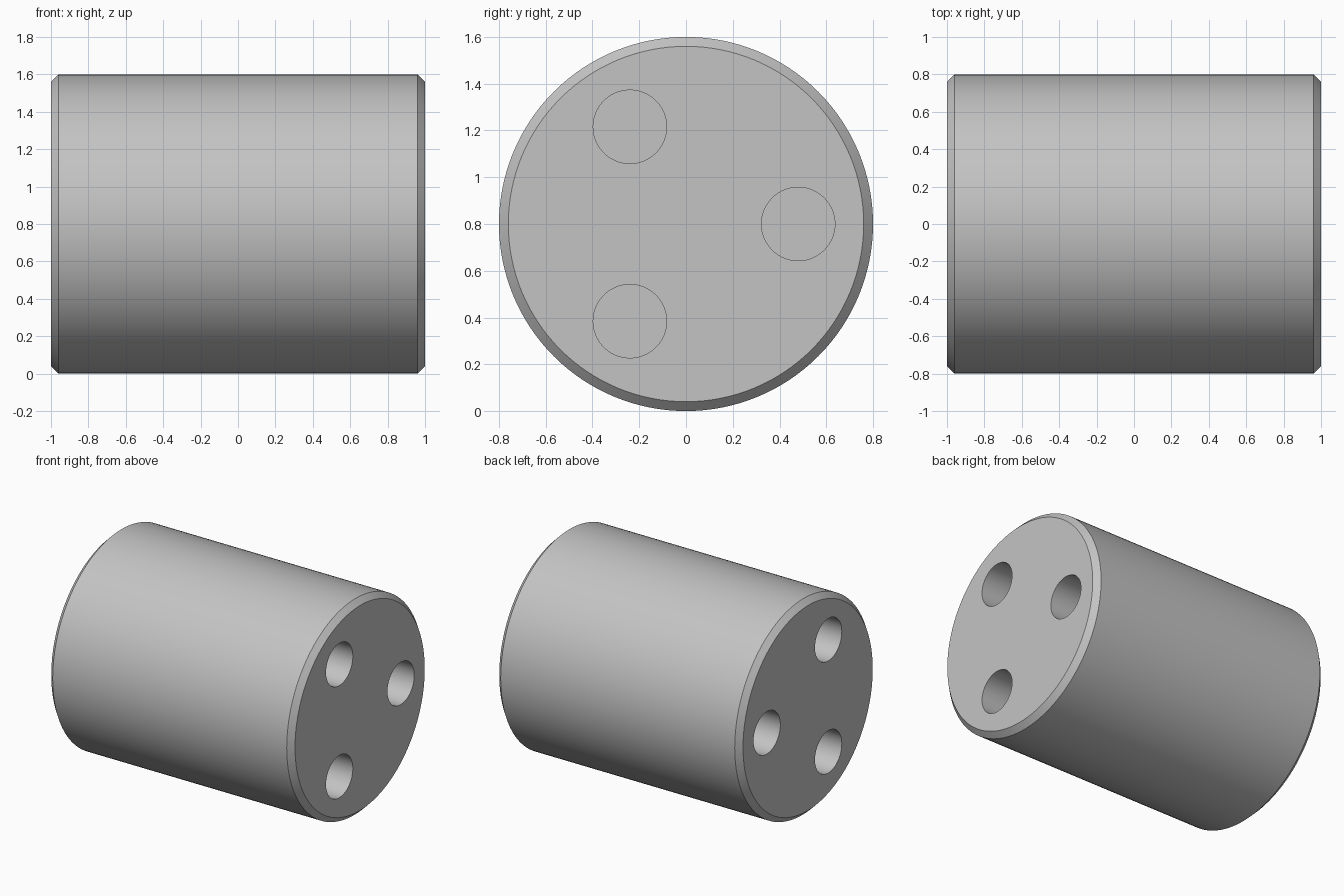
import bpy
import math
from mathutils import Vector

LENGTH, RADIUS, CHAMFER = 2.0, 0.8, 0.04
HOLE_RADIUS, HOLE_RING, HOLE_DEPTH = 0.157, 0.48, 0.8
CENTRE = Vector((0, 0, RADIUS))

default = bpy.data.objects.get("Cube")
if default:
    bpy.data.objects.remove(default, do_unlink=True)

grey = bpy.data.materials.new("light_grey")
grey.use_nodes = True
colour = (0.55, 0.55, 0.55, 1)
grey.diffuse_color = colour
grey.node_tree.nodes["Principled BSDF"].inputs["Base Color"].default_value = colour


def cylinder_along_x(name, radius, length, centre, sides):
    bpy.ops.mesh.primitive_cylinder_add(
        vertices=sides, radius=radius, depth=length,
        location=centre, rotation=(0, math.pi / 2, 0))
    obj = bpy.context.object
    obj.name = name
    obj.data.materials.append(grey)
    return obj


def apply_modifier(obj, modifier):
    bpy.ops.object.select_all(action="DESELECT")
    obj.select_set(True)
    bpy.context.view_layer.objects.active = obj
    bpy.ops.object.modifier_apply(modifier=modifier.name)


# Chamfered round body
body = cylinder_along_x("cylinder_body", RADIUS, LENGTH, CENTRE, 128)
bevel = body.modifiers.new("end_chamfer", "BEVEL")
bevel.width = CHAMFER
bevel.segments = 1
bevel.limit_method = "ANGLE"
bevel.angle_limit = math.radians(60)
apply_modifier(body, bevel)

# Three blind holes in each end
overshoot = 0.1
for end in (-1, 1):
    for i in range(3):
        angle = i * math.tau / 3
        offset = Vector((end * (LENGTH - HOLE_DEPTH + overshoot) / 2,
                         HOLE_RING * math.cos(angle),
                         HOLE_RING * math.sin(angle)))
        cutter = cylinder_along_x("hole_cutter", HOLE_RADIUS,
                                  HOLE_DEPTH + overshoot, CENTRE + offset, 64)
        cutter.hide_render = True
        cut = body.modifiers.new("hole", "BOOLEAN")
        cut.operation = "DIFFERENCE"
        cut.solver = "EXACT"
        cut.object = cutter
        apply_modifier(body, cut)
        bpy.data.objects.remove(cutter, do_unlink=True)

bpy.ops.object.select_all(action="DESELECT")
body.select_set(True)
bpy.context.view_layer.objects.active = body
bpy.ops.object.shade_smooth_by_angle(angle=math.radians(30))
